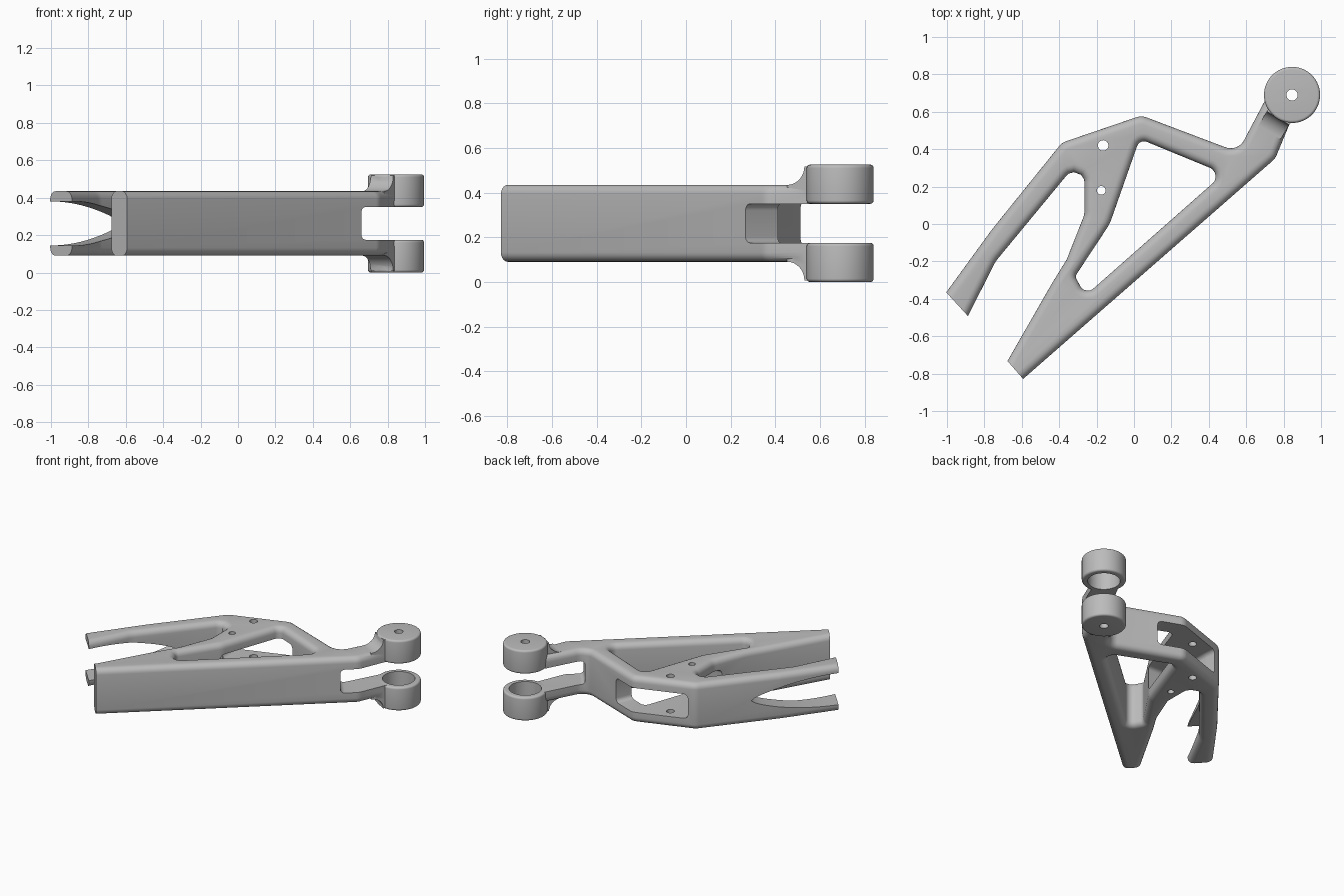
import bpy
import math
from mathutils import Vector, Matrix

if "Cube" in bpy.data.objects:
    bpy.data.objects.remove(bpy.data.objects["Cube"], do_unlink=True)

MID = 0.2625          # height of the symmetry plane
HALF = 0.1725         # half height of the frame
HUB = (0.845, 0.69)   # centre of the joint cups

metal = bpy.data.materials.new("grey metal")
metal.use_nodes = True
metal.diffuse_color = (0.5, 0.5, 0.5, 1)
metal.node_tree.nodes["Principled BSDF"].inputs["Base Color"].default_value = (0.5, 0.5, 0.5, 1)


def rounded(corners, steps=7):
    """Outline from (x, y, fillet radius) corners."""
    out = []
    for i, (x, y, r) in enumerate(corners):
        p = Vector((x, y))
        if r == 0:
            out.append(p)
            continue
        u = (Vector(corners[i - 1][:2]) - p).normalized()
        v = (Vector(corners[(i + 1) % len(corners)][:2]) - p).normalized()
        half = u.angle(v) / 2
        c = p + (u + v).normalized() * r / math.sin(half)
        a = p + u * r / math.tan(half) - c
        b = p + v * r / math.tan(half) - c
        out += [c + a.lerp(b, k / steps).normalized() * r for k in range(steps + 1)]
    return out


def circle(x, y, r, n=48):
    return [(x + r * math.cos(2 * math.pi * k / n), y + r * math.sin(2 * math.pi * k / n))
            for k in range(n)]


def slab(name, outlines, low, high, bevel=0.0, matrix=None):
    """Extruded outlines (the later ones are holes) with rounded rims."""
    cu = bpy.data.curves.new(name, 'CURVE')
    cu.dimensions = '2D'
    cu.fill_mode = 'BOTH'
    cu.extrude = (high - low) / 2 - bevel
    cu.bevel_depth = bevel
    cu.bevel_resolution = 4
    cu.offset = -bevel
    for pts in outlines:
        sp = cu.splines.new('POLY')
        sp.points.add(len(pts) - 1)
        for q, p in zip(sp.points, pts):
            q.co = (p[0], p[1], 0, 1)
        sp.use_cyclic_u = True
    ob = bpy.data.objects.new(name, cu)
    bpy.context.collection.objects.link(ob)
    bpy.ops.object.select_all(action='DESELECT')
    ob.select_set(True)
    bpy.context.view_layer.objects.active = ob
    bpy.ops.object.convert(target='MESH')
    ob = bpy.context.view_layer.objects.active
    ob.data.transform(Matrix.Translation((0, 0, (low + high) / 2)))
    if matrix:
        ob.data.transform(matrix)
    bpy.ops.object.mode_set(mode='EDIT')
    bpy.ops.mesh.select_all(action='SELECT')
    bpy.ops.mesh.remove_doubles(threshold=0.0002)
    bpy.ops.mesh.normals_make_consistent(inside=False)
    bpy.ops.object.mode_set(mode='OBJECT')
    return ob


def upright(x, y, direction):
    """Frame with local x along a level direction and local y up."""
    d = Vector((*direction, 0)).normalized()
    up = Vector((0, 0, 1))
    m = Matrix((d, up, d.cross(up))).transposed().to_4x4()
    return Matrix.Translation((x, y, MID)) @ m


def combine(target, tool, operation):
    mod = target.modifiers.new(operation, 'BOOLEAN')
    mod.object = tool
    mod.operation = operation
    mod.solver = 'EXACT'
    bpy.context.view_layer.objects.active = target
    bpy.ops.object.modifier_apply(modifier=mod.name)
    bpy.data.objects.remove(tool, do_unlink=True)


# Frame: main beam, neck, bent beam, prong wall and diagonal strut in one outline
outer = rounded([
    (-0.708, -0.929, 0), (0.755, 0.35, 0.1), (0.83, 0.53, 0), (0.87, 0.62, 0),
    (0.76, 0.70, 0), (0.70, 0.66, 0), (0.555, 0.385, 0.08), (0.04, 0.58, 0.08),
    (-0.385, 0.435, 0.08), (-0.76, -0.03, 0.2), (-1.09, -0.484, 0), (-0.955, -0.625, 0),
    (-0.74, -0.2, 0.2), (-0.265, 0.375, 0.055), (-0.265, 0.05, 0.1), (-0.36, -0.19, 0),
    (-0.44, -0.32, 0), (-0.675, -0.73, 0), (-0.79, -0.827, 0)])
window = rounded([
    (0.03, 0.455, 0.04), (0.48, 0.27, 0.05), (-0.26, -0.383, 0.045),
    (-0.315, -0.28, 0.03), (-0.13, 0.0, 0.2)])
arm = slab("suspension_arm", [outer, window], MID - HALF, MID + HALF, 0.042)

# Fork slot in the neck, and the slot between the two web plates
fork = [(0.68, 0.24), (1.1, 0.24), (1.1, 0.95), (0.55, 0.95), (0.53, 0.43)]
combine(arm, slab("fork_cutter", [fork], 0.175, 0.35, 0.03), 'DIFFERENCE')
web = rounded([(0.32, 0.75, 0), (-0.36, 0.75, 0), (-0.325, 0.37, 0.1),
               (-0.32, -0.01, 0), (0.0, -0.01, 0)])
combine(arm, slab("web_cutter", [web], 0.172, 0.353, 0.03), 'DIFFERENCE')

# Tapered opening that splits the wall into two prongs
steps = 20
rise = [(0.39 + 0.62 * k / steps, 0.118 * math.sin(math.pi / 2 * k / steps) ** 0.7)
        for k in range(steps + 1)] + [(1.3, 0.118)]
opening = rise + [(s, -h) for s, h in reversed(rise[1:])]
combine(arm, slab("prong_cutter", [opening], -0.25, 0.25, 0,
                  upright(-0.385, 0.435, (-0.614, -0.79))), 'DIFFERENCE')

# Square-cut ends of the beam and the prongs
box = [(0, -0.4), (0.4, -0.4), (0.4, 0.4), (0, 0.4)]
for x, y, d in ((-0.635, -0.78, (-0.753, -0.658)), (-0.945, -0.43, (-0.737, -0.676))):
    combine(arm, slab("end_cutter", [box], -0.16, 0.16, 0, upright(x, y, d)), 'DIFFERENCE')

# Joint cups with curved blends from the neck
blend = [(0.235 - 0.09 * math.cos(a), 0.255 - 0.083 * math.sin(a))
         for a in [math.pi / 2 * k / 10 for k in range(11)]]
blend += [(0.235, 0.12), (0.02, 0.12), (0.02, 0.255)]
for side in (1, -1):
    profile = [(s, h * side) for s, h in blend]
    combine(arm, slab("neck_blend", [profile], -0.07, 0.07, 0,
                      upright(*HUB, (-0.175, -0.29))), 'UNION')
    low, high = sorted((MID + side * 0.0875, MID + side * 0.2625))
    combine(arm, slab("joint_cup", [circle(*HUB, 0.15, 64)], low, high, 0.015), 'UNION')

# Bores facing each other, then the through holes
for side in (1, -1):
    low, high = sorted((MID + side * 0.05, MID + side * 0.2225))
    combine(arm, slab("bore_cutter", [circle(*HUB, 0.11)], low, high), 'DIFFERENCE')
for x, y, r in ((*HUB, 0.03), (-0.165, 0.42, 0.028), (-0.175, 0.18, 0.023)):
    combine(arm, slab("hole_cutter", [circle(x, y, r, 24)], -0.1, 0.7), 'DIFFERENCE')

# Finish
arm.data.materials.clear()
arm.data.materials.append(metal)
for face in arm.data.polygons:
    face.material_index = 0
bpy.ops.object.select_all(action='DESELECT')
arm.select_set(True)
bpy.context.view_layer.objects.active = arm
bpy.ops.object.shade_smooth_by_angle(angle=math.radians(35))
